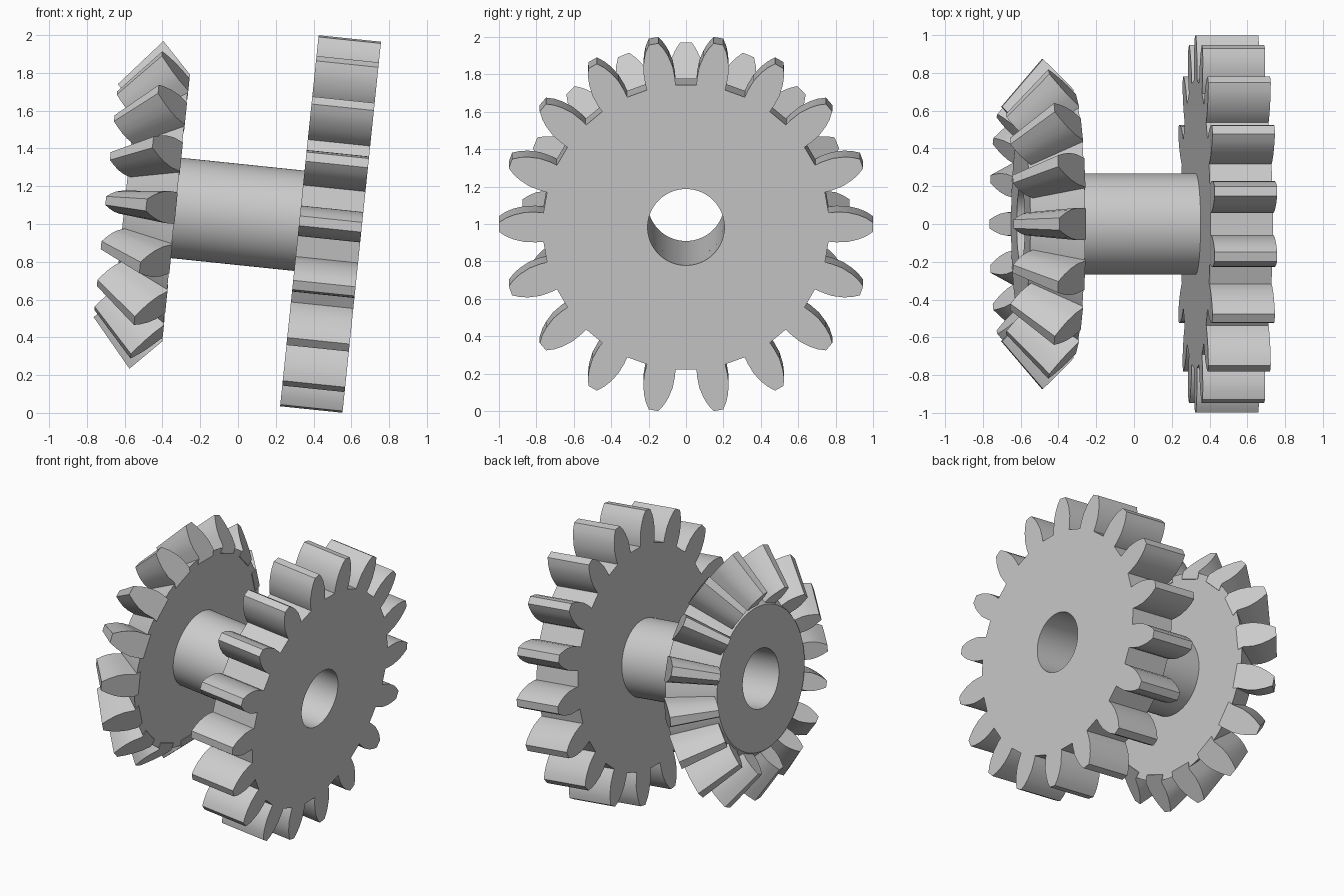
import bpy, bmesh
from math import sin, cos, pi, radians
from mathutils import Matrix

cube = bpy.data.objects.get("Cube")
if cube:
    bpy.data.objects.remove(cube, do_unlink=True)

steel = bpy.data.materials.new("grey_steel")
steel.use_nodes = True
GREY = (0.6, 0.6, 0.6, 1)
steel.diffuse_color = GREY
steel.node_tree.nodes["Principled BSDF"].inputs["Base Color"].default_value = GREY

# Parts are built with their axle along local x, then tilted into place
PLACE = Matrix.Translation((0.49, 0, 1)) @ Matrix.Rotation(radians(5.93), 4, 'Y')
BORE = 0.205


def finish(name, bm):
    bmesh.ops.recalc_face_normals(bm, faces=bm.faces)
    mesh = bpy.data.meshes.new(name)
    bm.to_mesh(mesh)
    bm.free()
    mesh.materials.append(steel)
    obj = bpy.data.objects.new(name, mesh)
    bpy.context.collection.objects.link(obj)
    obj.matrix_world = PLACE
    bpy.ops.object.select_all(action='DESELECT')
    obj.select_set(True)
    bpy.context.view_layer.objects.active = obj
    bpy.ops.object.shade_smooth_by_angle(angle=radians(30))
    return obj


def bridge_loops(bm, loops):
    """Skin a closed chain of closed vertex loops."""
    for a, b in zip(loops, loops[1:] + loops[:1]):
        n = len(a)
        for i in range(n):
            j = (i + 1) % n
            bm.faces.new((a[i], a[j], b[j], b[i]))


def lathe(name, profile, steps=72):
    """Revolve (x, radius) points around the axle."""
    bm = bmesh.new()
    angles = [2 * pi * i / steps for i in range(steps)]
    bridge_loops(bm, [[bm.verts.new((x, r * sin(a), r * cos(a))) for a in angles]
                      for x, r in profile])
    return finish(name, bm)


# Spur gear: toothed outline around a bore
HALF = 0.166
TEETH = 18
flank = [(0.762, 0.075), (0.80, 0.081), (0.86, 0.08), (0.92, 0.066), (0.96, 0.05), (0.998, 0.026)]
tooth = [(r, -w) for r, w in flank] + [(r, w) for r, w in reversed(flank)]
outline = []
for k in range(TEETH):
    a = 2 * pi * (k + 0.5) / TEETH
    outline += [(r * sin(a) + w * cos(a), r * cos(a) - w * sin(a)) for r, w in tooth]
count = len(outline)
start = pi / TEETH - pi * (len(tooth) - 1) / count
bore = [(BORE * sin(start + 2 * pi * i / count), BORE * cos(start + 2 * pi * i / count))
        for i in range(count)]
bm = bmesh.new()
bridge_loops(bm, [[bm.verts.new((x, y, z)) for y, z in ring]
                  for x, ring in ((-HALF, bore), (-HALF, outline), (HALF, outline), (HALF, bore))])
finish("spur_gear", bm)

# Hub tube and conical body of the bevel gear
BACK, FRONT = -0.825, -1.095
lathe("hub", [(BACK, BORE), (BACK, 0.267), (-HALF, 0.267), (-HALF, BORE)])
lathe("bevel_body", [(FRONT, BORE), (FRONT, 0.495), (BACK, 0.702), (BACK, BORE)])

# Bevel teeth: one tapered tooth towards the cone apex, repeated around the axle
APEX, TAPER = -1.73, 0.711
ROOT, TIP = (-0.822, 0.71), (-0.98, 0.872)
shape = [(0, 0.083), (0.3, 0.086), (0.55, 0.076), (0.78, 0.057), (1, 0.032)]
section = [(ROOT[0], ROOT[1] - 0.05, 0.083)]
section += [(ROOT[0] + h * (TIP[0] - ROOT[0]), ROOT[1] + h * (TIP[1] - ROOT[1]), w)
            for h, w in shape]
section += [(x, r, -w) for x, r, w in reversed(section)]
bm = bmesh.new()
for k in range(16):
    a = 2 * pi * k / 16
    ends = []
    for s in (1, TAPER):
        ends.append([bm.verts.new((APEX + s * (x - APEX),
                                   s * (r * sin(a) + w * cos(a)),
                                   s * (r * cos(a) - w * sin(a)))) for x, r, w in section])
        bm.faces.new(ends[-1])
    n = len(section)
    for i in range(n):
        j = (i + 1) % n
        bm.faces.new((ends[0][i], ends[0][j], ends[1][j], ends[1][i]))
finish("bevel_teeth", bm)
